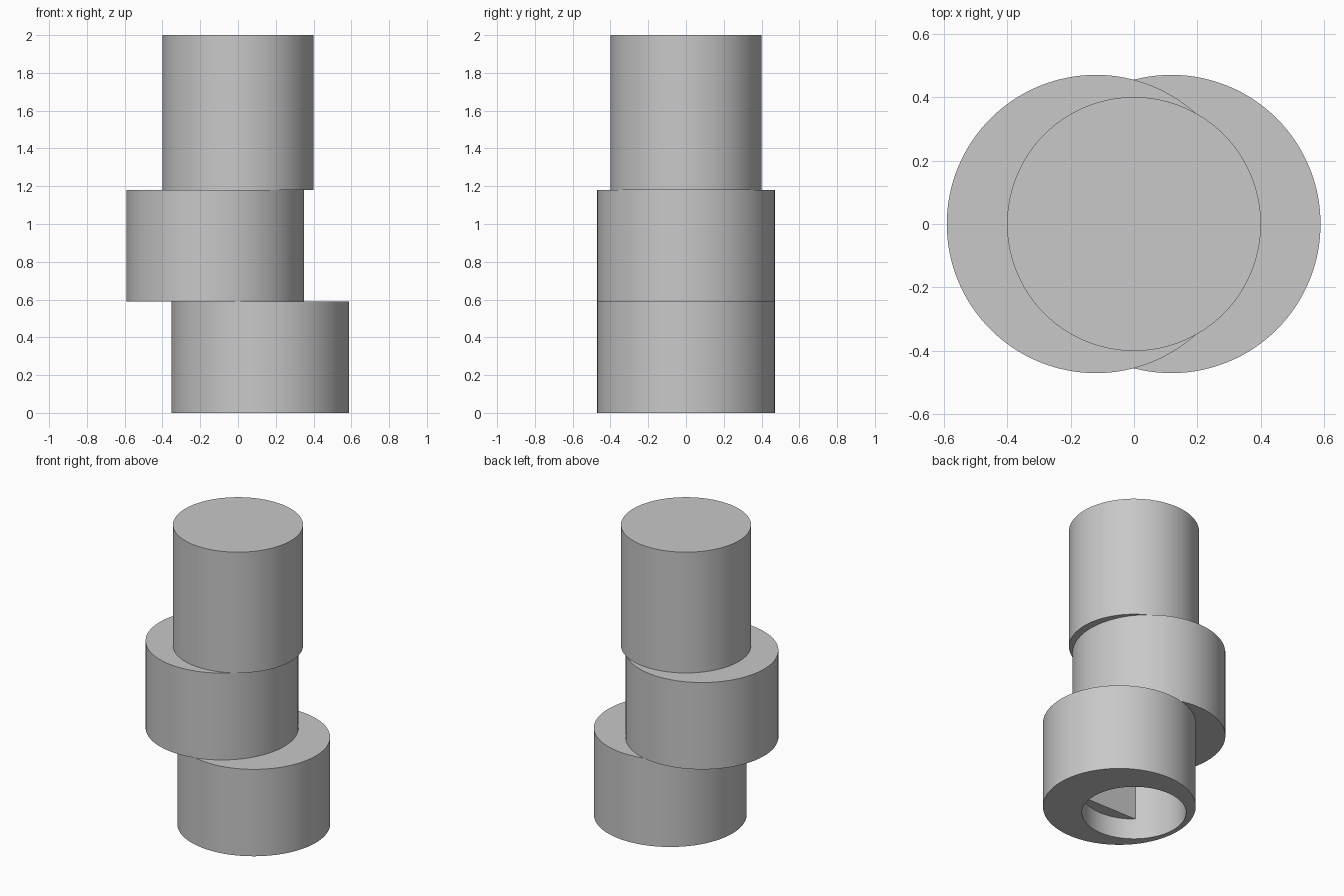
import bpy, bmesh, math

cube = bpy.data.objects.get("Cube")
if cube:
    bpy.data.objects.remove(cube, do_unlink=True)

SIDES = 128
BORE_R, BORE_TOP = 0.32, 1.0
FLAT_Y, FLAT_START = -0.24, 0.14

grey = bpy.data.materials.new("plain grey")
grey.use_nodes = True
colour = (0.58, 0.58, 0.58, 1)
grey.diffuse_color = colour
grey.node_tree.nodes["Principled BSDF"].inputs["Base Color"].default_value = colour


def prism(name, outline, bottom, top):
    """Extrude a closed outline straight up."""
    bm = bmesh.new()
    base = bm.faces.new([bm.verts.new((x, y, bottom)) for x, y in outline])
    side = bmesh.ops.extrude_face_region(bm, geom=[base])
    for v in side["geom"]:
        if isinstance(v, bmesh.types.BMVert):
            v.co.z = top
    bmesh.ops.recalc_face_normals(bm, faces=bm.faces)
    mesh = bpy.data.meshes.new(name)
    bm.to_mesh(mesh)
    bm.free()
    mesh.materials.append(grey)
    obj = bpy.data.objects.new(name, mesh)
    bpy.context.collection.objects.link(obj)
    return obj


def arc(cx, radius, start=0, sweep=2 * math.pi, closed=True):
    steps = SIDES if closed else 32
    count = steps if closed else steps + 1
    return [(cx + radius * math.cos(start + sweep * i / steps),
             radius * math.sin(start + sweep * i / steps)) for i in range(count)]


def activate(obj):
    bpy.ops.object.select_all(action="DESELECT")
    obj.select_set(True)
    bpy.context.view_layer.objects.active = obj


# Two offset drums and the centred shaft
lower = prism("lower_eccentric_drum", arc(0.118, 0.47), 0, 0.59)
middle = prism("middle_eccentric_drum", arc(-0.12, 0.47), 0.59, 1.18)
shaft = prism("upper_shaft", arc(0, 0.4), 1.18, 2)

# Bore from below, through the lower drum and into the middle one
cutter = prism("bore_cutter", arc(0, BORE_R), -0.1, BORE_TOP)
cutter.hide_render = True
for drum in (lower, middle):
    mod = drum.modifiers.new("bore", "BOOLEAN")
    mod.operation = "DIFFERENCE"
    mod.solver = "EXACT"
    mod.object = cutter
    activate(drum)
    bpy.ops.object.modifier_apply(modifier=mod.name)
bpy.data.objects.remove(cutter, do_unlink=True)

# Flat that makes the bore D-shaped, rooted slightly into its wall
root = BORE_R + 0.01
half = math.acos(-FLAT_Y / root)
segment = arc(0, root, -math.pi / 2 - half, 2 * half, closed=False)
flat = prism("bore_flat", segment, FLAT_START, BORE_TOP)

for part in (lower, middle, shaft, flat):
    activate(part)
    bpy.ops.object.shade_smooth_by_angle(angle=math.radians(30))
